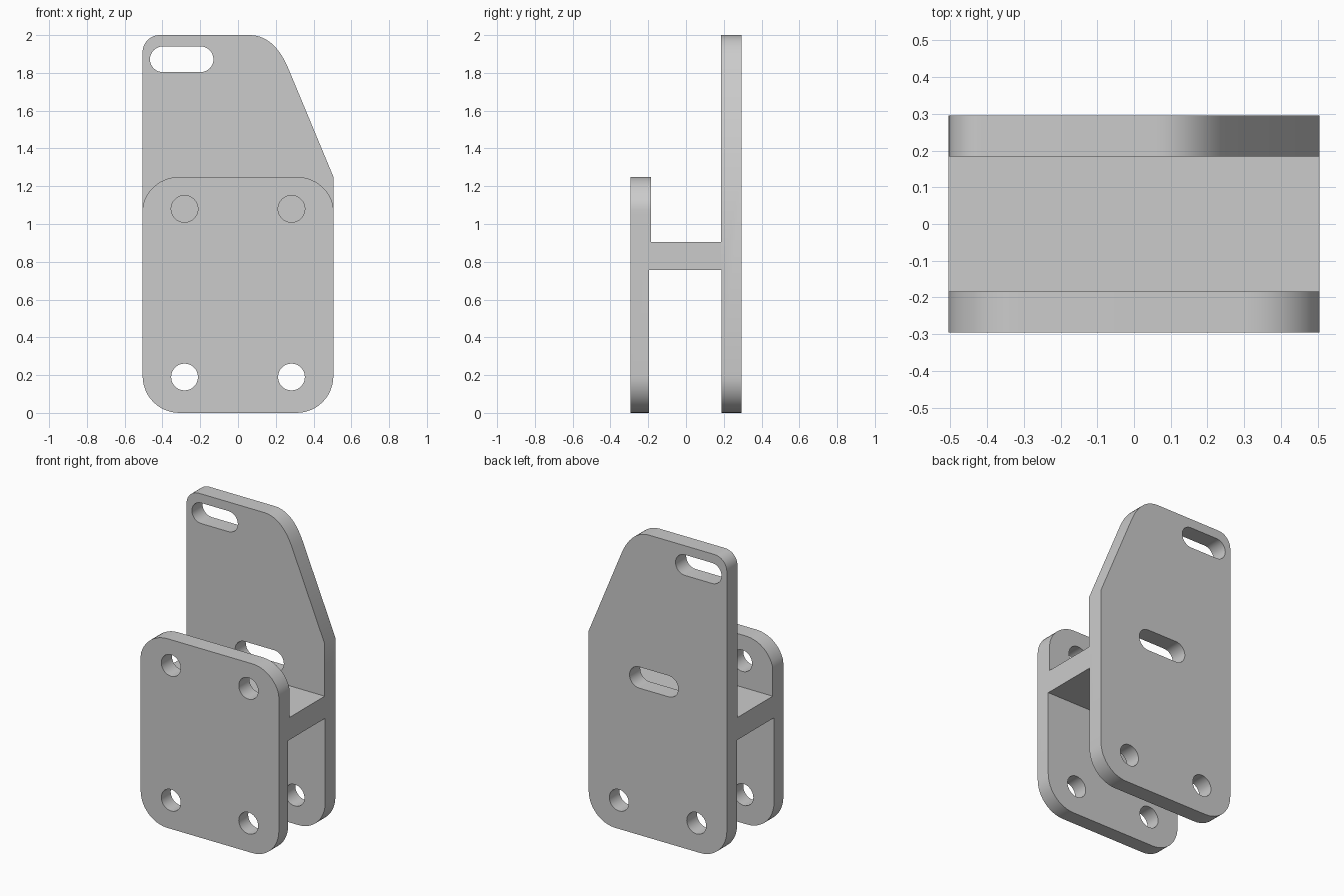
import bpy
import bmesh
from math import cos, sin, radians

if "Cube" in bpy.data.objects:
    bpy.data.objects.remove(bpy.data.objects["Cube"], do_unlink=True)

HALF_W, HALF_D = 0.505, 0.295
SHELF_LOW, SHELF_TOP = 0.757, 0.905
INNER = 0.184

grey = bpy.data.materials.new("plain_grey")
grey.use_nodes = True
grey.diffuse_color = (0.6, 0.6, 0.6, 1)
grey.node_tree.nodes["Principled BSDF"].inputs["Base Color"].default_value = (0.6, 0.6, 0.6, 1)


def arc(cx, cz, r, start, end, steps=12):
    """Arc points in the xz plane, trimmed at the side edges."""
    points = []
    for i in range(steps + 1):
        a = radians(start + (end - start) * i / steps)
        x = max(-HALF_W, min(HALF_W, cx + r * cos(a)))
        points.append((x, cz + r * sin(a)))
    return points


def slot(cx, cz, half_length, r):
    """Round-ended slot outline; a zero half length gives a circle."""
    steps = 16
    right = arc(cx + half_length, cz, r, -90, 90, steps)
    left = arc(cx - half_length, cz, r, 90, 270, steps)
    return right + left


def extrude(name, outline, y0, y1):
    """Solid made from an xz outline between two depths."""
    bm = bmesh.new()
    verts = [bm.verts.new((x, y0, z)) for x, z in outline]
    bmesh.ops.remove_doubles(bm, verts=verts, dist=0.0005)
    face = bm.faces.new([v for v in verts if v.is_valid])
    side = bmesh.ops.extrude_face_region(bm, geom=[face])
    moved = [g for g in side["geom"] if isinstance(g, bmesh.types.BMVert)]
    bmesh.ops.translate(bm, verts=moved, vec=(0, y1 - y0, 0))
    bmesh.ops.recalc_face_normals(bm, faces=bm.faces)
    mesh = bpy.data.meshes.new(name)
    bm.to_mesh(mesh)
    bm.free()
    mesh.materials.append(grey)
    obj = bpy.data.objects.new(name, mesh)
    bpy.context.collection.objects.link(obj)
    return obj


def rectangle(x0, x1, z0, z1):
    return [(x0, z0), (x1, z0), (x1, z1), (x0, z1)]


def select(obj):
    bpy.ops.object.select_all(action="DESELECT")
    obj.select_set(True)
    bpy.context.view_layer.objects.active = obj


def cut(obj, cutter):
    cutter.hide_render = True
    select(obj)
    mod = obj.modifiers.new("cut", "BOOLEAN")
    mod.operation = "DIFFERENCE"
    mod.solver = "EXACT"
    mod.object = cutter
    bpy.ops.object.modifier_apply(modifier=mod.name)
    bpy.data.objects.remove(cutter, do_unlink=True)


def finish(obj, openings):
    """Pierce the openings and thin the plate below the shelf."""
    for outline in openings:
        cut(obj, extrude("opening_cutter", outline, -0.5, 0.5))
    cut(obj, extrude("gap_cutter", rectangle(-0.8, 0.8, -0.2, SHELF_LOW), -0.197, 0.188))
    select(obj)
    bpy.ops.object.shade_smooth_by_angle(angle=radians(25))


# Bottom corners and bolt holes shared by both plates
r = 0.195
bottom = arc(r - HALF_W, r, r, 180, 270) + arc(HALF_W - r, r, r, 270, 360)
low_holes = [slot(s * 0.283, 0.19, 0, 0.071) for s in (-1, 1)]
high_holes = [slot(s * 0.283, 1.08, 0, 0.071) for s in (-1, 1)]

# Front plate: rounded rectangle with four holes
top = arc(0.31, 1.05, 0.2, 0, 90) + arc(-0.31, 1.05, 0.2, 90, 180)
front_plate = extrude("front_plate", bottom + top, -HALF_D, -INNER)
finish(front_plate, low_holes + high_holes)

# Back plate: tall, with a sloping side and a soft shoulder
slope_end, corner, flat_end = (0.27, 1.815), (0.195, 2.0), (0.06, 2.0)
shoulder = []
for i in range(15):
    t = i / 14
    shoulder.append(tuple((1 - t) ** 2 * a + 2 * t * (1 - t) * b + t * t * c
                          for a, b, c in zip(slope_end, corner, flat_end)))
top = [(HALF_W, 1.25)] + shoulder + arc(-0.415, 1.91, 0.09, 90, 180)
back_plate = extrude("back_plate", bottom + top, INNER, HALF_D)
slots = [slot(-0.298, 1.872, 0.1, 0.068), slot(0.028, 1.04, 0.108, 0.07)]
finish(back_plate, low_holes + slots)

# Shelf joining the plates
extrude("shelf", rectangle(-HALF_W, HALF_W, SHELF_LOW, SHELF_TOP), -INNER, INNER)
